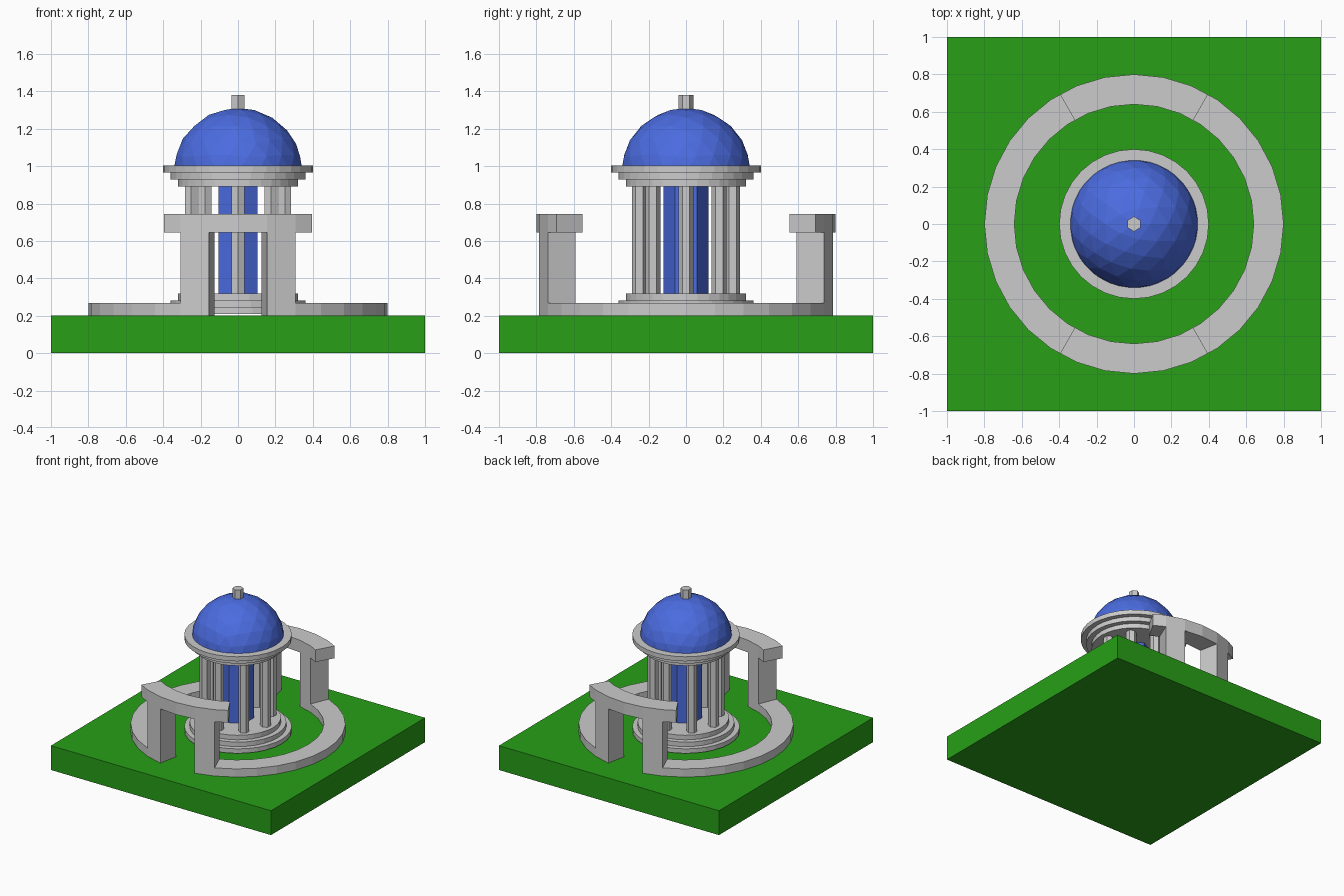
import bpy, bmesh
from math import sin, cos, pi, floor

if "Cube" in bpy.data.objects:
    bpy.data.objects.remove(bpy.data.objects["Cube"])


def material(name, rgb):
    m = bpy.data.materials.new(name)
    m.diffuse_color = (*rgb, 1)
    m.use_nodes = True
    m.node_tree.nodes["Principled BSDF"].inputs["Base Color"].default_value = m.diffuse_color
    return m


GREEN = material("grass_green", (0.021, 0.35, 0.0086))
BLUE = material("dome_blue", (0.07, 0.15, 0.75))


def finish(bm, name, mat=None):
    bmesh.ops.recalc_face_normals(bm, faces=bm.faces)
    me = bpy.data.meshes.new(name)
    bm.to_mesh(me)
    bm.free()
    ob = bpy.data.objects.new(name, me)
    bpy.context.collection.objects.link(ob)
    if mat:
        me.materials.append(mat)
    return ob


def prism(name, sides, r, z0, z1, x=0, y=0, mat=None):
    """Upright prism with a corner on the y axis."""
    bm = bmesh.new()
    ring = [bm.verts.new((x + r * sin(2 * pi * i / sides), y + r * cos(2 * pi * i / sides), z0))
            for i in range(sides)]
    face = bm.faces.new(ring)
    ext = bmesh.ops.extrude_face_region(bm, geom=[face], use_keep_orig=True)
    for v in ext["geom"]:
        if isinstance(v, bmesh.types.BMVert):
            v.co.z = z1
    return finish(bm, name, mat)


SEGS, R_IN, R_OUT = 32, 0.64, 0.80


def ring_point(step, r, z):
    """Point on the 32-gon; step 0 is the front, fractions lie along a side."""
    def corner(k):
        a = 2 * pi * k / SEGS
        return r * sin(a), -r * cos(a)
    k = floor(step)
    f = step - k
    (x0, y0), (x1, y1) = corner(k), corner(k + 1)
    return x0 + (x1 - x0) * f, y0 + (y1 - y0) * f, z


def arc_block(name, steps, z0, z1):
    """Curved block following the ring through the given steps."""
    bm = bmesh.new()
    secs = [[bm.verts.new(ring_point(s, r, z))
             for r, z in ((R_IN, z0), (R_OUT, z0), (R_OUT, z1), (R_IN, z1))] for s in steps]
    for a, b in zip(secs, secs[1:]):
        for i in range(4):
            j = (i + 1) % 4
            bm.faces.new((a[i], a[j], b[j], b[i]))
    bm.faces.new(secs[0])
    bm.faces.new(secs[-1])
    return finish(bm, name)


# lawn slab
bpy.ops.mesh.primitive_cube_add(size=1, location=(0, 0, 0.1))
lawn = bpy.context.object
lawn.name = "lawn"
lawn.scale = (2, 2, 0.2)
lawn.data.materials.append(GREEN)

# low ring walls and the two gateways
for half, side, gate in ((0, "right", "front"), (16, "left", "back")):
    arc_block(f"{side}_low_wall", [half + s for s in range(2, 15)], 0.2, 0.267)
    for s in (-2, 1):
        arc_block(f"{gate}_gate_post", [half + s, half + s + 1], 0.2, 0.645)
    arc_block(f"{gate}_gate_lintel",
              [half + s for s in (-2.64, -2, -1, 0, 1, 2, 2.64)], 0.645, 0.745)

# stepped base and stepped cornice
STEP = 0.0372
for i, r in enumerate((0.40, 0.36, 0.32)):
    prism("base_step", 32, r, 0.208 + STEP * i, 0.208 + STEP * (i + 1))
    prism("cornice_step", 32, r, 1.002 - STEP * (i + 1), 1.002 - STEP * i)

# colonnade around the inner core
for i in range(8):
    a = i * pi / 4
    prism("column", 6, 0.04, 0.319, 0.891, 0.25 * sin(a), 0.25 * cos(a))
prism("inner_core", 6, 0.12, 0.319, 0.891, mat=BLUE)

# faceted dome, cut off at the cornice
bm = bmesh.new()
bmesh.ops.create_icosphere(bm, subdivisions=3, radius=0.347)
bmesh.ops.translate(bm, verts=bm.verts, vec=(0, 0, 0.964))
bmesh.ops.bisect_plane(bm, geom=bm.verts[:] + bm.edges[:] + bm.faces[:],
                       plane_co=(0, 0, 1.002), plane_no=(0, 0, 1), clear_inner=True)
bmesh.ops.holes_fill(bm, edges=[e for e in bm.edges if e.is_boundary], sides=0)
finish(bm, "dome", BLUE)

# finial
prism("finial", 6, 0.04, 1.29, 1.38)
